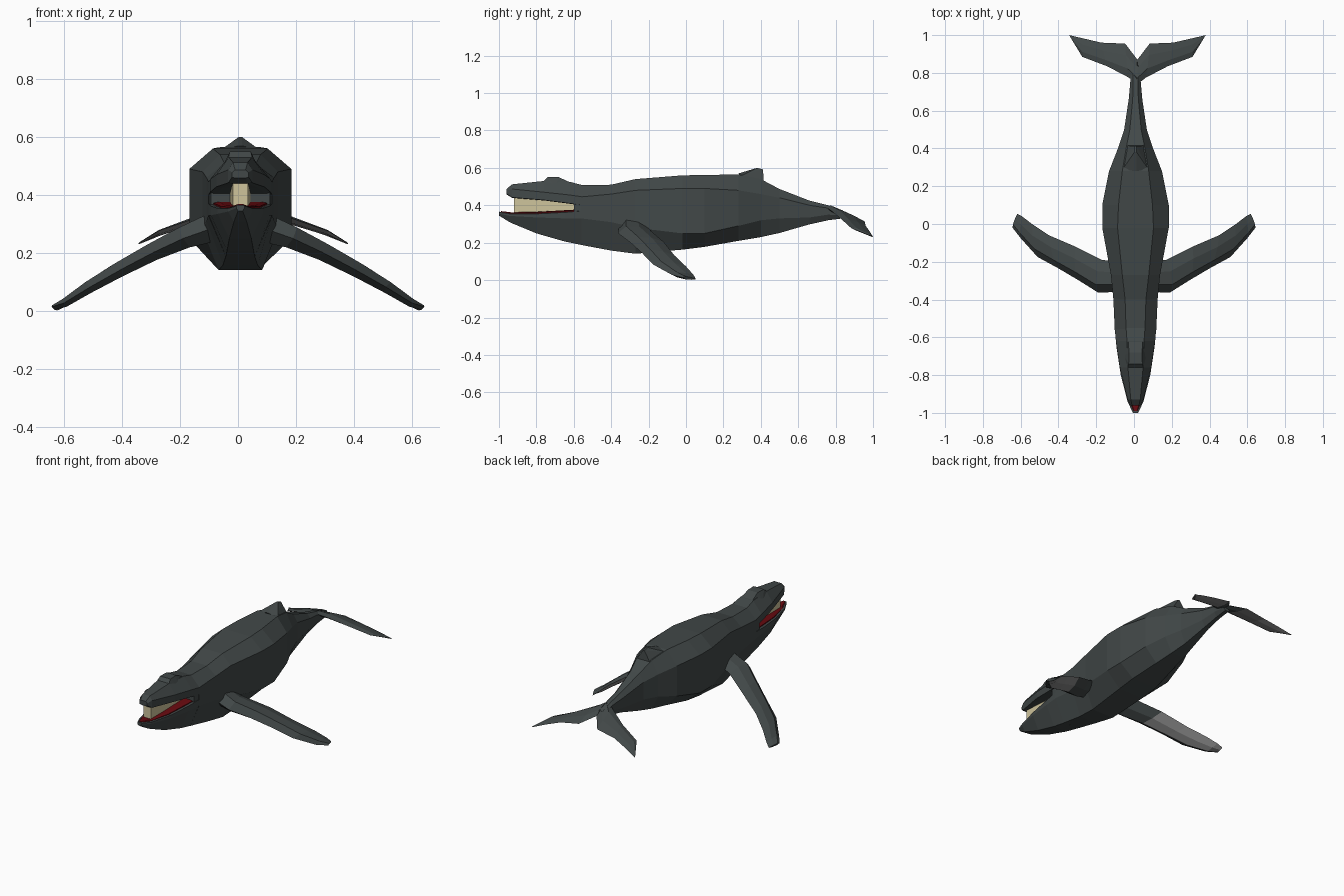
import bpy, bmesh
from mathutils import Vector


def mat(name, r, g, b):
    m = bpy.data.materials.new(name)
    m.diffuse_color = (r, g, b, 1)
    return m


SKIN = mat("slate_skin", 0.054, 0.065, 0.065)
PALE = mat("pale_underside", 0.24, 0.24, 0.24)
RED = mat("mouth_red", 0.14, 0.003, 0.005)
CREAM = mat("baleen_cream", 0.62, 0.55, 0.33)


def finish(name, bm, mats, rule=None):
    bmesh.ops.recalc_face_normals(bm, faces=bm.faces)
    bm.normal_update()
    bm.faces.index_update()
    if rule:
        for f in bm.faces:
            f.material_index = 1 if rule(f) else 0
    me = bpy.data.meshes.new(name)
    bm.to_mesh(me)
    bm.free()
    for m in mats:
        me.materials.append(m)
    ob = bpy.data.objects.new(name, me)
    bpy.context.collection.objects.link(ob)
    return ob


def loft(name, rings, mats, rule=None):
    bm = bmesh.new()
    loops = [[bm.verts.new(p) for p in r] for r in rings]
    n = len(loops[0])
    for a, b in zip(loops, loops[1:]):
        for i in range(n):
            j = (i + 1) % n
            bm.faces.new((a[i], a[j], b[j], b[i]))
    bm.faces.new(loops[0])
    bm.faces.new(loops[-1])
    return finish(name, bm, mats, rule)


def octagon(y, zt, zh, zl, zb, w, wt, wb, cx=0.008):
    half = [(wt, zt), (w, zh), (w, zl), (wb, zb)]
    return [(cx + x, y, z) for x, z in half] + [(cx - x, y, z) for x, z in reversed(half)]


def hull(name, pts, m):
    bm = bmesh.new()
    for p in pts:
        bm.verts.new(p)
    bmesh.ops.convex_hull(bm, input=bm.verts)
    return finish(name, bm, [m])


def blade(name, sections, side, up, mats, rule, cx=0.0):
    # each section: leading point, trailing point, thickness
    rings = []
    for lead, trail, t in sections:
        L, T, n = Vector(lead), Vector(trail), Vector(up).normalized() * t / 2
        ring = [L, L.lerp(T, .25) + n, L.lerp(T, .65) + n * .8, T,
                L.lerp(T, .65) - n * .8, L.lerp(T, .25) - n]
        rings.append([(cx + side * p.x, p.y, p.z) for p in ring])
    return loft(name, rings, mats, rule)


# body: y, top, upper side, lower side, bottom, half widths
loft("body", [octagon(*r) for r in [
    (-.56, .507, .445, .33, .188, .110, .05, .05),
    (-.40, .510, .46, .31, .158, .117, .055, .06),
    (-.27, .540, .48, .28, .141, .130, .07, .075),
    (-.02, .560, .49, .25, .163, .176, .095, .085),
    (.10, .562, .49, .25, .178, .176, .09, .085),
    (.28, .565, .48, .29, .210, .140, .07, .06),
    (.40, .540, .46, .32, .230, .093, .05, .045),
    (.50, .487, .44, .33, .252, .060, .03, .03),
    (.66, .425, .40, .335, .298, .036, .015, .015),
    (.76, .400, .385, .35, .320, .027, .012, .012),
    (.84, .372, .365, .345, .330, .024, .012, .012)]], [SKIN])

# upper jaw
loft("upper_jaw", [octagon(*r) for r in [
    (-.96, .487, .478, .462, .458, .028, .018, .018),
    (-.93, .512, .487, .442, .440, .042, .025, .025),
    (-.76, .530, .470, .428, .426, .083, .04, .06),
    (-.62, .525, .455, .410, .408, .104, .045, .08),
    (-.55, .507, .445, .400, .398, .110, .05, .09)]], [SKIN])

# lower jaw
loft("lower_jaw", [octagon(*r) for r in [
    (-1.0, .366, .362, .355, .345, .014, .010, .008),
    (-.94, .356, .354, .343, .308, .042, .036, .022),
    (-.80, .356, .354, .335, .250, .078, .071, .038),
    (-.65, .364, .362, .330, .207, .101, .094, .046),
    (-.55, .372, .370, .330, .186, .110, .10, .05)]], [SKIN])

# mouth interior: raised red floor, hanging plates, dark corner
loft("mouth_floor", [octagon(y, z, z - .004, z - .01, z - .012, w, w * .8, w * .6) for y, z, w in
     [(-.99, .369, .010), (-.93, .362, .034), (-.8, .365, .067), (-.59, .377, .094)]], [RED])
loft("baleen", [octagon(y, zt, zt - .005, zb + .005, zb, w, w, w * .9) for y, zt, zb, w in
     [(-.92, .445, .36, .026), (-.76, .435, .362, .030), (-.57, .41, .37, .036)]], [CREAM])
loft("mouth_corner", [octagon(y, .445, .44, .365, .36, w, w, w) for y, w in
     [(-.60, .102), (-.54, .110)]], [SKIN])

# blowhole hump
hull("blowhole_hump", [(.008 + s * w, y, z) for s in (1, -1) for w, y, z in [
    (.042, -.765, .525), (.036, -.74, .550), (.034, -.68, .550),
    (.042, -.58, .505), (.06, -.70, .50)]], SKIN)

# dorsal fin
hull("dorsal_fin", [(.008 + s * w, y, z) for s in (1, -1) for w, y, z in [
    (.068, .29, .555), (.006, .28, .570), (.006, .38, .600),
    (.005, .412, .592), (.045, .415, .53), (.01, .41, .53)]], SKIN)

# flippers and tail flukes, mirrored
flipper = [((.09, -.36, .285), (.09, -.20, .29), .10),
           ((.19, -.363, .25), (.17, -.19, .265), .078),
           ((.29, -.30, .203), (.31, -.12, .205), .062),
           ((.40, -.235, .145), (.45, -.06, .130), .052),
           ((.51, -.175, .083), (.54, .0, .073), .042),
           ((.60, -.075, .028), (.592, .04, .028), .030),
           ((.643, -.02, .014), (.618, .053, .005), .018)]


def fp(x, y, lift=0.0):
    return (x, y, .662 - .36 * y - .246 * x + lift)


fluke = [(fp(0, .74), fp(0, .87), .030),
         (fp(.045, .775), fp(.065, .955, .012), .030),
         (fp(.16, .835), fp(.19, .96, .022), .022),
         (fp(.292, .885, .005), fp(.285, .982, .022), .014),
         (fp(.355, .99, .018), fp(.362, 1.0, .018), .006)]

# pale patches: rear underside strips beyond the root
for side, tag in ((1, "right"), (-1, "left")):
    blade("flipper_" + tag, flipper, side, (.48, 0, .88), [SKIN, PALE],
          lambda f: f.index % 6 in (3, 4) and abs(f.calc_center_median().x) > .31)
    blade("fluke_" + tag, fluke, side, (.22, .25, .92), [SKIN, PALE],
          lambda f: f.normal.z < -.5 and abs(f.calc_center_median().x) > .08, cx=.018)
